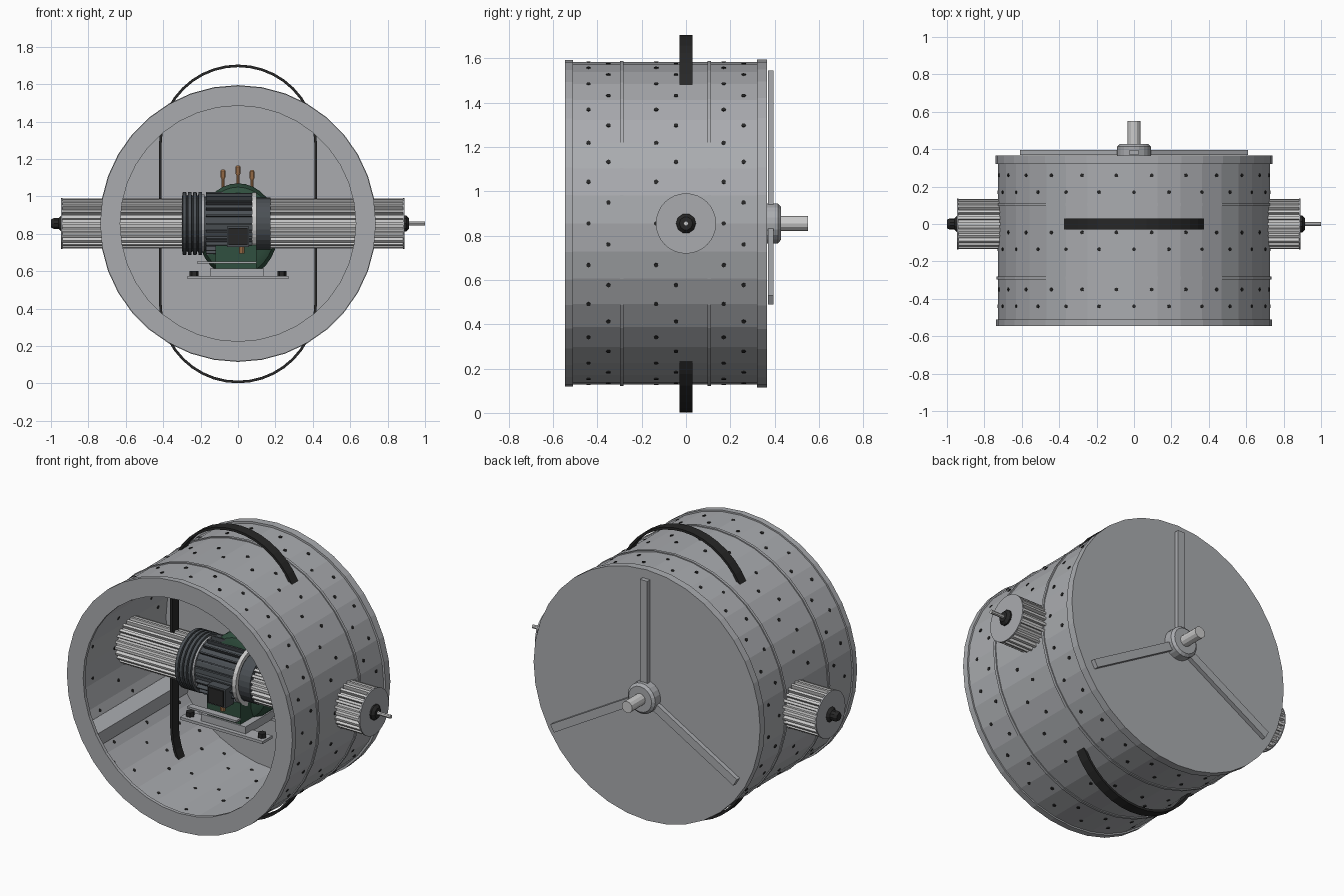
import bpy, bmesh
from math import sin, cos, pi, radians, tau
from mathutils import Matrix, Vector

if "Cube" in bpy.data.objects:
    bpy.data.objects.remove(bpy.data.objects["Cube"])

ZC = 0.855  # height of the drum axis


def material(name, rgb):
    m = bpy.data.materials.new(name)
    m.diffuse_color = (*rgb, 1)
    m.use_nodes = True
    m.node_tree.nodes["Principled BSDF"].inputs["Base Color"].default_value = m.diffuse_color
    return m


STEEL = material("steel", (0.40, 0.41, 0.43))
BRIGHT = material("bright_steel", (0.55, 0.56, 0.57))
BLACK = material("black_rubber", (0.02, 0.02, 0.02))
DARK = material("dark_iron", (0.07, 0.08, 0.09))
GREEN = material("green_paint", (0.03, 0.08, 0.05))
COPPER = material("copper", (0.50, 0.24, 0.10))


def finish(bm, name, mat, smooth=False):
    bmesh.ops.remove_doubles(bm, verts=bm.verts, dist=1e-5)
    bmesh.ops.recalc_face_normals(bm, faces=bm.faces)
    me = bpy.data.meshes.new(name)
    bm.to_mesh(me)
    bm.free()
    me.materials.append(mat)
    ob = bpy.data.objects.new(name, me)
    bpy.context.collection.objects.link(ob)
    if smooth:
        bpy.ops.object.select_all(action='DESELECT')
        ob.select_set(True)
        bpy.context.view_layer.objects.active = ob
        bpy.ops.object.shade_smooth_by_angle(angle=radians(35))
    return ob


def place(axis, a, u, v, c):
    p = {'x': (a, u, v), 'y': (u, a, v), 'z': (u, v, a)}[axis]
    return Vector(p) + Vector(c)


def lathe(name, prof, axis, mat, seg=24, c=(0, 0, ZC), smooth=False):
    """Turn a closed (along, radius) profile about an axis."""
    bm = bmesh.new()
    rings = [[bm.verts.new(place(axis, a, r * cos(tau * i / seg), r * sin(tau * i / seg), c))
              for a, r in prof] for i in range(seg)]
    n = len(prof)
    for i in range(seg):
        p, q = rings[i], rings[(i + 1) % seg]
        for k in range(n):
            m = (k + 1) % n
            if prof[k][1] == 0 and prof[m][1] == 0:
                continue
            ids = [p[k], q[k], q[m], p[m]]
            if prof[k][1] == 0:
                ids.pop(1)
            elif prof[m][1] == 0:
                ids.pop(2)
            bm.faces.new(ids)
    return finish(bm, name, mat, smooth)


def rod(name, a0, a1, r, axis, mat, seg=16, c=(0, 0, ZC)):
    return lathe(name, [(a0, 0), (a0, r), (a1, r), (a1, 0)], axis, mat, seg, c)


def add_box(bm, x, y, z, rot=None):
    mid = Vector([(p[0] + p[1]) / 2 for p in (x, y, z)])
    size = Vector([p[1] - p[0] for p in (x, y, z)])
    M = Matrix.Translation(mid) @ Matrix.Diagonal((*size, 1))
    bmesh.ops.create_cube(bm, size=1, matrix=(rot or Matrix()) @ M)


def box(name, x, y, z, mat):
    bm = bmesh.new()
    add_box(bm, x, y, z)
    return finish(bm, name, mat)


def turn(deg):
    """Rotation about the drum axis; 0 points to +x, 90 points up."""
    return Matrix.Translation((0, 0, ZC)) @ Matrix.Rotation(-radians(deg), 4, 'Y')


# Drum shell with front lip, back plate and raised bands
lathe("drum_shell", [(-.545, .63), (-.545, .737), (-.51, .737), (-.51, .728), (.32, .728),
                     (.32, .74), (.365, .74), (.365, 0), (.345, 0), (.345, .712),
                     (-.525, .712), (-.525, .63)], 'y', STEEL, 36)
for i, y in enumerate((-.29, .105)):
    lathe(f"drum_band_{i}", [(y - .008, .72), (y - .008, .734), (y + .008, .734), (y + .008, .72)],
          'y', STEEL, 36)

# Staggered drain holes, shown as dark plugs through the wall
bm = bmesh.new()
for k, y in enumerate((-.44, -.35, -.135, -.045, .17, .26)):
    for i in range(24):
        M = turn(15 * i + 7.5 * (k % 2)) @ Matrix.Translation((.719, y, 0)) @ Matrix.Rotation(pi / 2, 4, 'Y')
        bmesh.ops.create_cone(bm, cap_ends=True, segments=8, radius1=.01, radius2=.01, depth=.022, matrix=M)
finish(bm, "drain_holes", BLACK)

# Wedge lifters inside the drum
bm = bmesh.new()
for d in (90, 210, 330):
    tri = [[bm.verts.new(turn(d) @ Vector((r, y, t))) for r, t in ((.70, -.07), (.645, 0), (.70, .07))]
           for y in (-.525, .345)]
    bm.faces.new(tri[0])
    bm.faces.new(tri[1])
    for k in range(3):
        m = (k + 1) % 3
        bm.faces.new((tri[0][k], tri[0][m], tri[1][m], tri[1][k]))
finish(bm, "lifters", STEEL)

# Rear three-arm support, hub and shaft
bm = bmesh.new()
for d in (90, 210, 330):
    add_box(bm, (0, .69), (.37, .396), (-.024, .024), turn(d))
finish(bm, "rear_arms", STEEL)
lathe("rear_hub", [(.364, 0), (.364, .09), (.415, .09), (.428, .075), (.428, 0)], 'y', STEEL, 20)
rod("rear_shaft", .42, .55, .034, 'y', BRIGHT, 12)

# Belt loop through the drum
bm = bmesh.new()
path = [(cos(pi * i / 20), sin(pi * i / 20), .43) for i in range(21)]
path += [(-c, -s, -.43) for c, s, _ in path]
loops = [[bm.verts.new((r * c, y, ZC - .002 + dz + r * s)) for r, y in
          ((.422, -.03), (.422, .03), (.408, .03), (.408, -.03))] for c, s, dz in path]
for i, p in enumerate(loops):
    q = loops[(i + 1) % len(loops)]
    for k in range(4):
        m = (k + 1) % 4
        bm.faces.new((p[k], p[m], q[m], q[k]))
finish(bm, "belt", BLACK)


# Toothed pulleys through the drum wall
def pulley(name, x0, x1, teeth=24):
    bm = bmesh.new()
    ends = []
    for x in (x0, x1):
        ring = []
        for i in range(teeth):
            for f, r in ((-.3, .115), (-.2, .135), (.2, .135), (.3, .115)):
                t = tau * (i + f) / teeth
                ring.append(bm.verts.new((x, r * cos(t), ZC + r * sin(t))))
        bm.faces.new(ring)
        ends.append(ring)
    n = teeth * 4
    for k in range(n):
        m = (k + 1) % n
        bm.faces.new((ends[0][k], ends[0][m], ends[1][m], ends[1][k]))
    finish(bm, name, BRIGHT)


pulley("left_pulley", -.94, -.29)
pulley("right_pulley", .17, .885)
rod("left_end_disc", -.946, -.938, .136, 'x', STEEL, 32)
rod("right_end_disc", .883, .891, .136, 'x', STEEL, 32)
lathe("left_nut", [(-1, 0), (-1, .022), (-.985, .03), (-.96, .03), (-.945, .045), (-.945, 0)], 'x', BLACK, 10)
lathe("right_nut", [(.89, 0), (.89, .045), (.9, .045), (.915, .03), (.915, 0)], 'x', BLACK, 10)
rod("right_spindle", .91, 1.0, .011, 'x', BRIGHT, 8)

# Motor: ringed end bell, finned barrel and collars
bell = [(-.3, 0), (-.3, .14)]
for i in range(4):
    x = -.295 + i * .028
    bell += [(x, .168), (x + .018, .168), (x + .02, .15), (x + .026, .15)]
lathe("motor_end_bell", bell + [(-.18, 0)], 'x', DARK, 28)
rod("motor_barrel", -.19, .1, .145, 'x', DARK, 28)
bm = bmesh.new()
for i in range(24):
    R = Matrix.Translation((0, 0, ZC)) @ Matrix.Rotation(tau * i / 24, 4, 'X')
    add_box(bm, (-.17, .075), (.14, .168), (-.004, .004), R)
finish(bm, "motor_fins", DARK)
for n, x0, x1, r, m in (("inner_collar", -.2, -.18, .155, STEEL), ("front_collar", .075, .1, .165, BRIGHT),
                        ("drive_flange", .1, .175, .14, DARK)):
    rod("motor_" + n, x0, x1, r, 'x', m, 28)
box("terminal_box", (-.06, .06), (-.2, -.13), (.73, .84), DARK)
box("terminal_lid", (-.05, .05), (-.21, -.2), (.74, .83), BLACK)
rod("cable_gland", .695, .74, .014, 'z', COPPER, 10, (.02, -.17, 0))

# Green rounded housing behind the barrel
lathe("green_housing", [(-.02, 0), (-.02, .19), (.0, .235), (.04, .255), (.17, .255), (.22, .23), (.25, .17), (.25, 0)],
      'y', GREEN, 32, (0, 0, .815), True).scale = (.84, 1, 1)

# Copper lifting studs on the housing
for i, (x, top) in enumerate(((-.08, 1.145), (0, 1.165), (.075, 1.14))):
    lathe(f"copper_stud_{i}", [(1.03, 0), (1.03, .009), (top - .05, .009), (top - .04, .014), (top - .008, .014), (top, .007), (top, 0)],
          'z', COPPER, 10, (x, .1, 0))

# Motor base with feet and bolts
box("base_block", (-.15, .14), (-.13, .2), (.565, .615), STEEL)
box("base_rail", (-.22, .1), (-.16, -.12), (.64, .652), STEEL)
box("cradle", (-.12, .1), (-.12, .12), (.61, .74), GREEN)
for i, y in enumerate((-.11, .16)):
    box(f"foot_plate_{i}", (-.27, .27), (y - .045, y + .045), (.558, .574), STEEL)
    for s in (-1, 1):
        rod(f"foot_bolt_{i}_{'left' if s < 0 else 'right'}", .57, .6, .024, 'z', BLACK, 6, (s * .235, y, 0))
